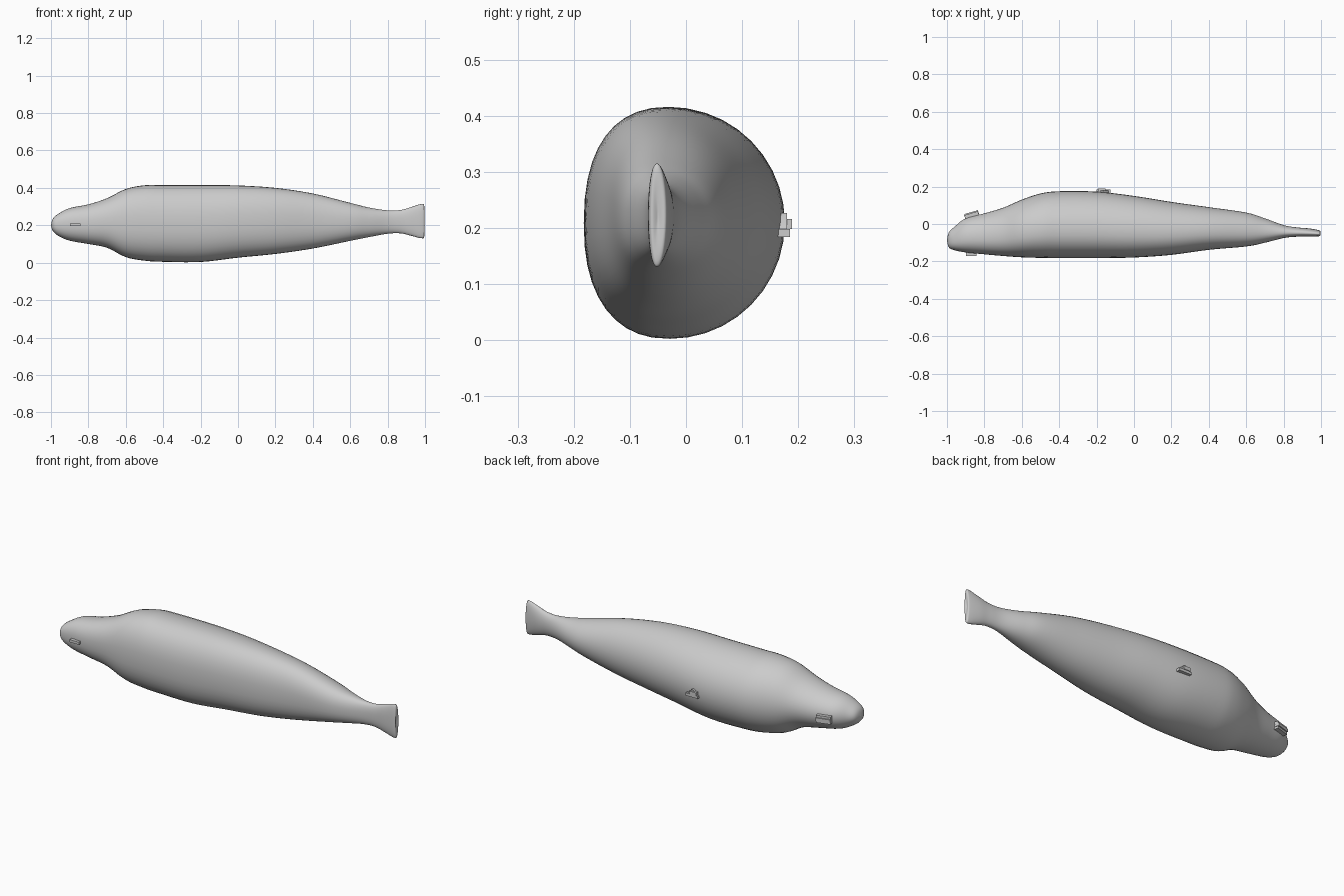
import bpy, bmesh, math
from mathutils import Vector, Matrix

if "Cube" in bpy.data.objects:
    bpy.data.objects.remove(bpy.data.objects["Cube"])

grey = bpy.data.materials.new("plain grey")
grey.use_nodes = True
colour = (0.6, 0.6, 0.6, 1)
grey.diffuse_color = colour
grey.node_tree.nodes["Principled BSDF"].inputs["Base Color"].default_value = colour

# Body stations: x, bottom, top, front y, back y
STATIONS = [
    (-1, .2, .2, -.088, -.088), (-.99, .17, .235, -.125, -.045),
    (-.96, .143, .262, -.14, -.015), (-.9, .118, .292, -.152, .03),
    (-.8, .1, .312, -.162, .057), (-.7, .08, .345, -.171, .087),
    (-.6, .03, .394, -.178, .13), (-.5, .011, .414, -.181, .163),
    (-.4, .005, .415, -.182, .175), (-.2, .004, .415, -.182, .173),
    (0, .027, .413, -.179, .15), (.2, .047, .4, -.165, .118),
    (.4, .076, .37, -.138, .09), (.6, .117, .32, -.12, .061),
    (.7, .137, .295, -.1, .03), (.8, .155, .28, -.075, -.006),
    (.87, .157, .282, -.068, -.018), (.93, .143, .299, -.068, -.023),
    (.98, .131, .314, -.067, -.031), (.996, .142, .303, -.062, -.037),
    (.992, .22, .22, -.05, -.05),
]
SIDES, STEPS = 40, 5


def spline(p, q, r, s, t):
    """Smooth curve from q to r."""
    return [b + .5 * t * (c - a + t * (2*a - 5*b + 4*c - d + t * (3*(b - c) + d - a)))
            for a, b, c, d in zip(p, q, r, s)]


def finish(name, bm, angle):
    bmesh.ops.recalc_face_normals(bm, faces=bm.faces)
    mesh = bpy.data.meshes.new(name)
    bm.to_mesh(mesh)
    bm.free()
    mesh.materials.append(grey)
    obj = bpy.data.objects.new(name, mesh)
    bpy.context.collection.objects.link(obj)
    bpy.ops.object.select_all(action='DESELECT')
    obj.select_set(True)
    bpy.context.view_layer.objects.active = obj
    bpy.ops.object.shade_smooth_by_angle(angle=math.radians(angle))
    return obj


def ring(bm, station):
    """Rounded section, fuller on the front than on the back."""
    x, low, high, front, back = station
    yc, zc = front + .43 * (back - front), (low + high) / 2
    verts = []
    for i in range(SIDES):
        a = math.tau * i / SIDES
        c, s = math.cos(a), math.sin(a)
        power = 2 / 2.35 if c < 0 else 1
        y = yc + (back - yc) * c if c > 0 else yc - (yc - front) * abs(c) ** power
        z = zc + (high - low) / 2 * math.copysign(abs(s) ** power, s)
        verts.append(bm.verts.new((x, y, z)))
    return verts


# Body with flattened tail
bm = bmesh.new()
last = len(STATIONS) - 1
rings = []
for k in range(last):
    pts = [STATIONS[min(max(k + j, 0), last)] for j in (-1, 0, 1, 2)]
    rings += [ring(bm, spline(*pts, i / STEPS)) for i in range(STEPS)]
rings.append(ring(bm, STATIONS[last]))
for a, b in zip(rings, rings[1:]):
    for i in range(SIDES):
        j = (i + 1) % SIDES
        bm.faces.new((a[i], a[j], b[j], b[i]))
bmesh.ops.remove_doubles(bm, verts=bm.verts, dist=.0003)
finish("body", bm, 60)


def block(name, centre, size, turn=0):
    bm = bmesh.new()
    bmesh.ops.create_cube(bm, size=1)
    bmesh.ops.scale(bm, vec=size, verts=bm.verts)
    bmesh.ops.transform(bm, verts=bm.verts,
                        matrix=Matrix.Translation(centre) @ Matrix.Rotation(math.radians(turn), 4, 'Z'))
    return finish(name, bm, 30)


def prism(name, outline, y0, y1):
    bm = bmesh.new()
    face = bm.faces.new([bm.verts.new((x, y0, z)) for x, z in outline])
    out = bmesh.ops.extrude_face_region(bm, geom=[face])["geom"]
    bmesh.ops.translate(bm, vec=(0, y1 - y0, 0),
                        verts=[v for v in out if isinstance(v, bmesh.types.BMVert)])
    return finish(name, bm, 30)


# Small fittings on the head
block("head_front_bar", (-.87, -.155, .203), (.056, .034, .014))
block("head_back_plate", (-.868, .046, .2), (.076, .024, .04), 16)
block("head_back_bar", (-.868, .053, .2), (.076, .022, .016), 16)

# Stepped fitting on the back of the body
block("back_fitting_base", (-.163, .174, .191), (.074, .022, .014))
prism("back_fitting_peak", [(-.193, .198), (-.135, .198), (-.15, .216), (-.165, .227), (-.18, .216)], .162, .18)
block("back_fitting_step", (-.172, .178, .207), (.04, .022, .018))
